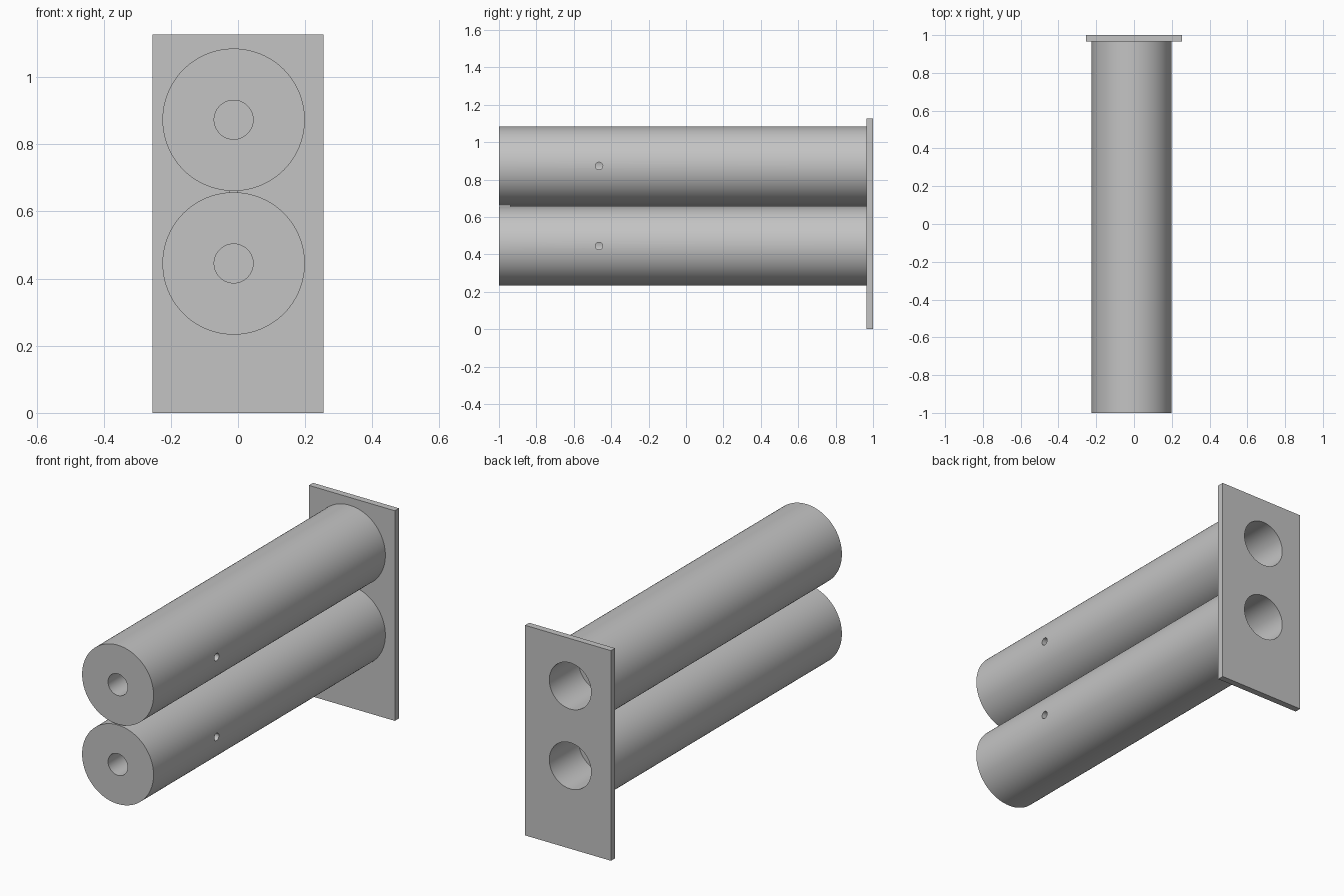
import bpy
import bmesh
from math import radians
from mathutils import Matrix, Vector

cube = bpy.data.objects.get("Cube")
if cube:
    bpy.data.objects.remove(cube, do_unlink=True)

AXIS_X = -0.013
TUBE_HEIGHTS = {"lower": 0.445, "upper": 0.873}
TUBE_R, BORE_R, SOCKET_R, PIN_R = 0.212, 0.058, 0.124, 0.02
FRONT, PLATE_FRONT, BACK = -1.0, 0.965, 1.0
BORE_END, SOCKET_END, PIN_Y = -0.43, 0.75, -0.465

grey = bpy.data.materials.new("plain grey")
grey.use_nodes = True
grey.diffuse_color = (0.55, 0.55, 0.55, 1)
grey.node_tree.nodes["Principled BSDF"].inputs["Base Color"].default_value = grey.diffuse_color


def add_object(name, bm):
    bmesh.ops.recalc_face_normals(bm, faces=bm.faces[:])
    mesh = bpy.data.meshes.new(name)
    bm.to_mesh(mesh)
    bm.free()
    mesh.materials.append(grey)
    obj = bpy.data.objects.new(name, mesh)
    bpy.context.collection.objects.link(obj)
    return obj


def box(name, low, high):
    low, high = Vector(low), Vector(high)
    bm = bmesh.new()
    bmesh.ops.create_cube(bm, size=1, matrix=Matrix.Translation((low + high) / 2)
                          @ Matrix.Diagonal((high - low).to_4d()))
    return add_object(name, bm)


def rod(name, radius, length, centre, axis, sides):
    bm = bmesh.new()
    turn = Matrix.Rotation(radians(90), 4, "Y" if axis == "X" else "X")
    bmesh.ops.create_cone(bm, cap_ends=True, segments=sides, radius1=radius,
                          radius2=radius, depth=length,
                          matrix=Matrix.Translation(centre) @ turn)
    return add_object(name, bm)


def cut(target, cutter):
    mod = target.modifiers.new("hole", "BOOLEAN")
    mod.operation, mod.solver, mod.object = "DIFFERENCE", "EXACT", cutter
    bpy.ops.object.select_all(action="DESELECT")
    bpy.context.view_layer.objects.active = target
    target.select_set(True)
    bpy.ops.object.modifier_apply(modifier=mod.name)
    bpy.data.objects.remove(cutter, do_unlink=True)


def smooth(obj):
    bpy.ops.object.select_all(action="DESELECT")
    bpy.context.view_layer.objects.active = obj
    obj.select_set(True)
    bpy.ops.object.shade_smooth_by_angle(angle=radians(30))


# Tube turned from a section with a blind front bore and a rear socket
def tube(name, z):
    section = [(0, BORE_END), (BORE_R, BORE_END), (BORE_R, FRONT), (TUBE_R, FRONT),
               (TUBE_R, PLATE_FRONT), (SOCKET_R, PLATE_FRONT),
               (SOCKET_R, SOCKET_END), (0, SOCKET_END)]
    bm = bmesh.new()
    verts = [bm.verts.new((AXIS_X + r, y, z)) for r, y in section]
    edges = [bm.edges.new(pair) for pair in zip(verts, verts[1:])]
    bmesh.ops.spin(bm, geom=verts + edges, cent=(AXIS_X, 0, z), axis=(0, 1, 0),
                   angle=radians(360), steps=96, use_merge=True)
    bmesh.ops.remove_doubles(bm, verts=bm.verts[:], dist=0.0001)
    return add_object(name, bm)


plate = box("back_plate", (-0.255, PLATE_FRONT, 0), (0.255, BACK, 1.127))

for side, z in TUBE_HEIGHTS.items():
    body = tube(side + "_tube", z)
    # Cross hole from the left flank into the bore
    cut(body, rod("pin_cutter", PIN_R, 0.25, (AXIS_X + 0.15, PIN_Y, z), "X", 32))
    smooth(body)
    # Matching opening through the plate
    cut(plate, rod("socket_cutter", SOCKET_R, 0.2, (AXIS_X, BACK, z), "Y", 96))

smooth(plate)

# Thin seam joining the two tubes
box("joining_seam", (AXIS_X - 0.012, -0.94, 0.65), (AXIS_X + 0.012, PLATE_FRONT, 0.667))
